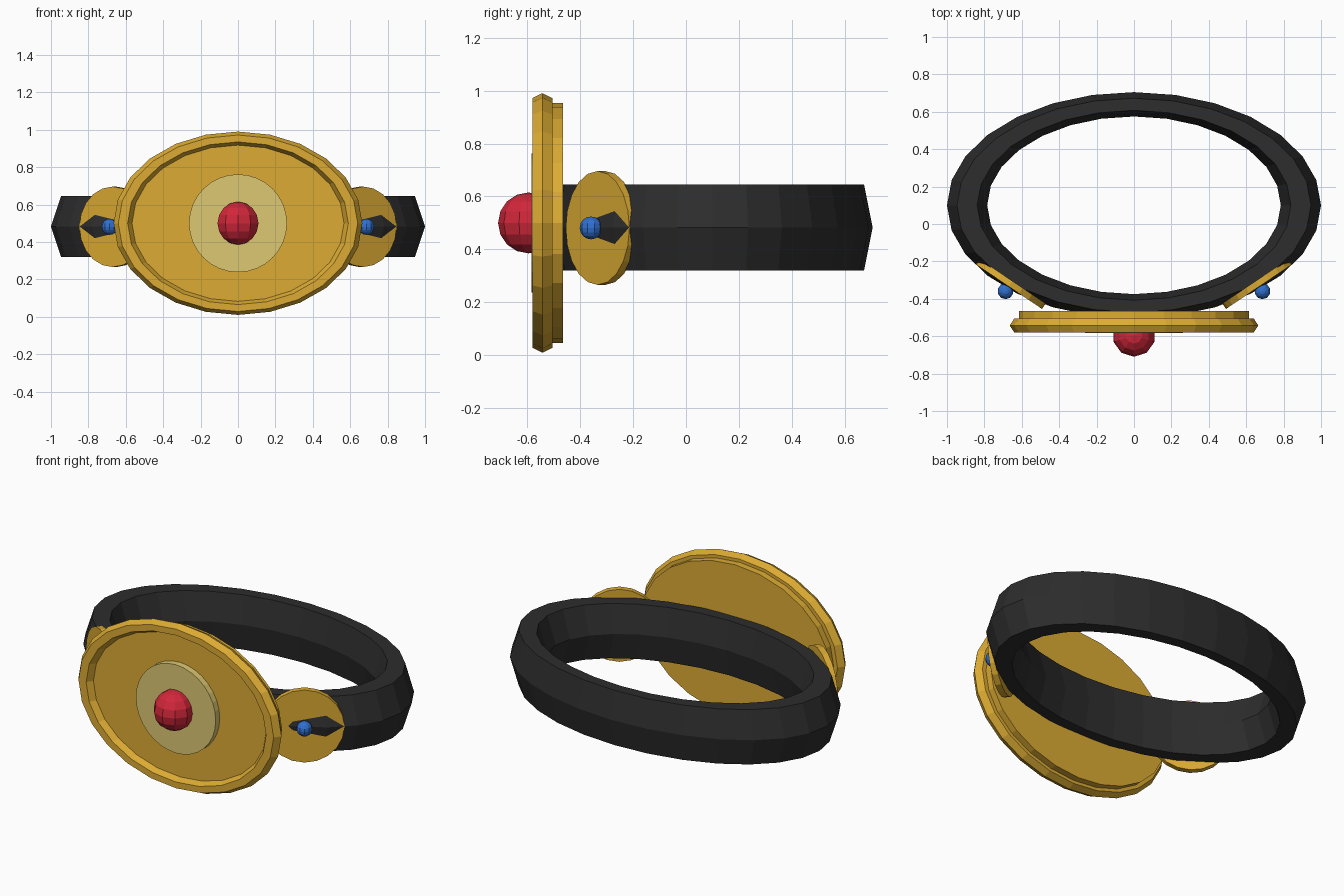
import bpy
import math
from mathutils import Vector

cube = bpy.data.objects.get("Cube")
if cube:
    bpy.data.objects.remove(cube, do_unlink=True)


def make_material(name, rgb):
    mat = bpy.data.materials.new(name)
    mat.use_nodes = True
    mat.diffuse_color = (*rgb, 1)
    bsdf = mat.node_tree.nodes["Principled BSDF"]
    bsdf.inputs["Base Color"].default_value = (*rgb, 1)
    bsdf.inputs["Roughness"].default_value = 0.6
    return mat


black = make_material("black leather", (0.026, 0.026, 0.026))
gold = make_material("gold", (0.72, 0.41, 0.033))
pale_gold = make_material("pale gold", (0.72, 0.58, 0.17))
red = make_material("red gem", (0.64, 0.02, 0.042))
blue = make_material("blue gem", (0.03, 0.16, 0.62))


def finish(name, mat, scale=(1, 1, 1)):
    obj = bpy.context.object
    obj.name = name
    obj.scale = scale
    obj.data.materials.append(mat)
    return obj


def ring(name, mat, major, minor, segments, location, scale, rotation=(0, 0, 0)):
    bpy.ops.mesh.primitive_torus_add(
        major_radius=major, minor_radius=minor, major_segments=segments,
        minor_segments=6, location=location, rotation=rotation)
    return finish(name, mat, scale)


def disc(name, mat, sides, radius, front, thickness, normal, scale=(1, 1, 1)):
    """Flat disc whose outer face is centred on front and faces along normal."""
    normal = Vector(normal).normalized()
    bpy.ops.mesh.primitive_cylinder_add(
        vertices=sides, radius=radius, depth=thickness,
        location=Vector(front) - normal * thickness / 2,
        rotation=normal.to_track_quat('Z', 'Y').to_euler())
    return finish(name, mat, scale)


def gem(name, mat, radius, location, segments, rings):
    bpy.ops.mesh.primitive_uv_sphere_add(
        segments=segments, ring_count=rings, radius=radius, location=location)
    return finish(name, mat)


# Oval band with a six-sided section
ring("belt_band", black, 0.8925, 0.1075, 28, (0, 0.1, 0.4825), (1, 0.605, 1.745))

# Oval buckle: raised rim, backing plate, round boss and centre gem
FRONT = (0, -1, 0)
SQUASH = 0.737
ring("buckle_rim", gold, 0.615, 0.05, 24, (0, -0.5425, 0.5),
     (1, SQUASH, 0.87), (math.pi / 2, 0, 0))
disc("buckle_plate", gold, 24, 0.615, (0, -0.545, 0.5), 0.08, FRONT, (1, SQUASH, 1))
disc("buckle_boss", pale_gold, 32, 0.262, (0, -0.583, 0.5), 0.06, FRONT)
gem("buckle_gem", red, 0.115, (0, -0.595, 0.5), 10, 8)

# Round side medallions, each with a small gem
for side, label in ((1, "left"), (-1, "right")):
    normal = Vector((side * 0.559, -0.829, 0))
    centre = Vector((side * 0.67, -0.334, 0.481))
    disc(label + "_medallion", gold, 20, 0.215, centre, 0.035, normal)
    gem(label + "_medallion_gem", blue, 0.043, centre + normal * 0.03, 10, 8)
